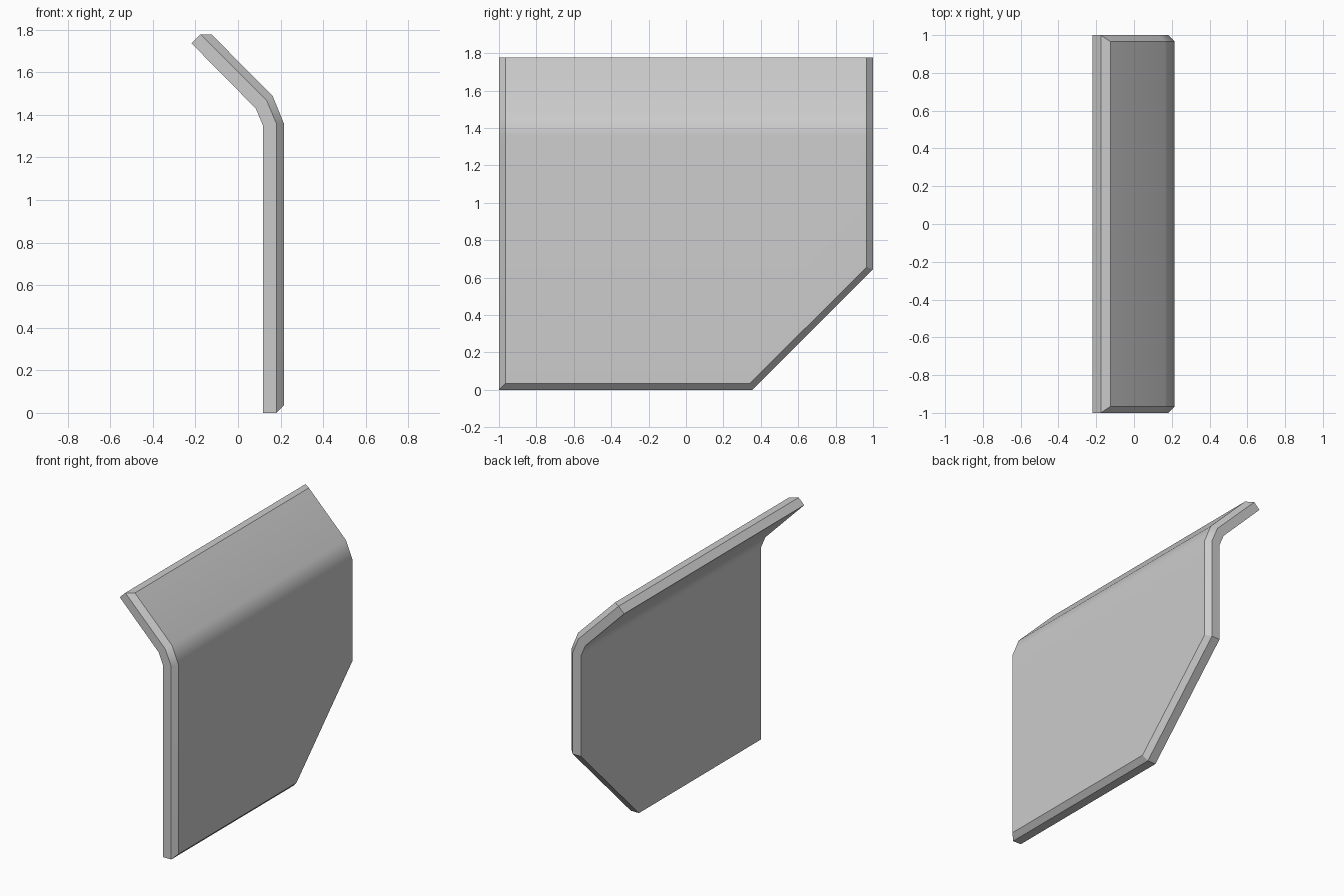
import bpy

cube = bpy.data.objects.get("Cube")
if cube:
    bpy.data.objects.remove(cube, do_unlink=True)

grey = bpy.data.materials.new("plain grey")
grey.use_nodes = True
colour = (0.6, 0.6, 0.6, 1)
grey.diffuse_color = colour
grey.node_tree.nodes["Principled BSDF"].inputs["Base Color"].default_value = colour

# Each layer: bent profile (x, z) from bottom to top, half width,
# then the ends of the cut corner: y at the bottom, z at the rear edge
layers = [
    ([(0.117, 0), (0.117, 1.35), (0.083, 1.43), (-0.219, 1.736)], 1.0, 0.355, 0.645),
    ([(0.181, 0), (0.181, 1.357), (0.135, 1.466), (-0.176, 1.778)], 1.0, 0.355, 0.645),
    ([(0.215, 0.035), (0.215, 1.36), (0.163, 1.488), (-0.125, 1.778)], 0.966, 0.342, 0.657),
]

verts, faces = [], []
for profile, half, cut_y, cut_z in layers:
    (x, bottom), *bends = profile
    # Outline: lower edge, cut corner, up the rear edge, down the front edge
    verts += [(x, -half, bottom), (x, cut_y, bottom), (x, half, cut_z)]
    verts += [(px, half, pz) for px, pz in bends]
    verts += [(px, -half, pz) for px, pz in reversed(bends)]

n = len(verts) // len(layers)
# Rim and chamfer bands joining the layers
for base in (0, n):
    for i in range(n):
        j = (i + 1) % n
        faces.append((base + i, base + j, base + n + j, base + n + i))

# Broad faces: lower panel, bend strip, upper lip
sheet = [(0, 1, 2, 3, 8), (8, 3, 4, 7), (7, 4, 5, 6)]
faces += [tuple(reversed(f)) for f in sheet]
faces += [tuple(2 * n + i for i in f) for f in sheet]

mesh = bpy.data.meshes.new("bent_panel")
mesh.from_pydata(verts, [], faces)
mesh.materials.append(grey)
panel = bpy.data.objects.new("bent_panel", mesh)
bpy.context.collection.objects.link(panel)

# Smooth only across the bend, keeping chamfers crisp
bpy.ops.object.select_all(action="DESELECT")
panel.select_set(True)
bpy.context.view_layer.objects.active = panel
bpy.ops.object.shade_smooth_by_angle(angle=0.5)
weighted = panel.modifiers.new("flat_panels", "WEIGHTED_NORMAL")
weighted.keep_sharp = True
